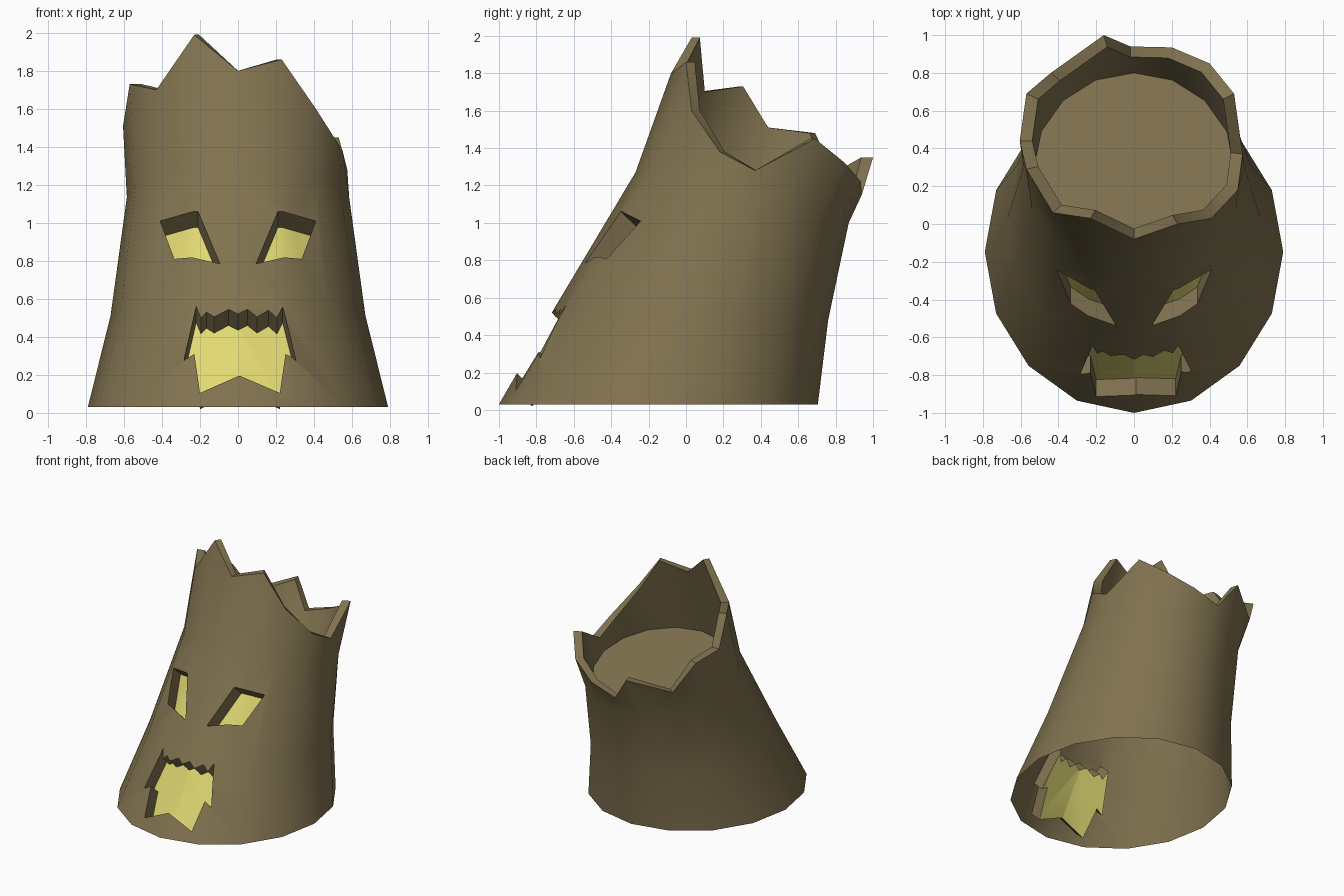
import bpy, bmesh, math
from mathutils import Vector
from mathutils.bvhtree import BVHTree

cube = bpy.data.objects.get("Cube")
if cube:
    bpy.data.objects.remove(cube, do_unlink=True)


def material(name, rgb):
    m = bpy.data.materials.new(name)
    m.use_nodes = True
    m.diffuse_color = (*rgb, 1)
    bsdf = m.node_tree.nodes["Principled BSDF"]
    bsdf.inputs["Base Color"].default_value = (*rgb, 1)
    bsdf.inputs["Roughness"].default_value = 0.9
    return m


MATS = [material("bark brown", (0.22, 0.17, 0.08)),
        material("glowing yellow", (0.75, 0.69, 0.17))]
N = 16
BASE_Z = 0.03
INSET = Vector((0, 0.09, -0.085))    # depth and direction of the carved face


def make_object(name, bm, mat_index=0):
    bmesh.ops.recalc_face_normals(bm, faces=bm.faces)
    for f in bm.faces:
        f.material_index = mat_index
    me = bpy.data.meshes.new(name)
    bm.to_mesh(me)
    for m in MATS:
        me.materials.append(m)
    ob = bpy.data.objects.new(name, me)
    bpy.context.collection.objects.link(ob)
    return ob


def subtract(target, cutter):
    """Cut one solid from another, keep the cutter's colours, drop the cutter."""
    cutter.hide_render = True
    mod = target.modifiers.new("carve", 'BOOLEAN')
    mod.operation = 'DIFFERENCE'
    mod.solver = 'EXACT'
    mod.object = cutter
    bpy.context.view_layer.objects.active = target
    bpy.ops.object.modifier_apply(modifier=mod.name)
    bpy.data.objects.remove(cutter, do_unlink=True)


def ring(rx, y_front, z_front, y_back, z_back):
    """Tilted ellipse, starting at the front and going toward +x."""
    pts = []
    for i in range(N):
        a = 2 * math.pi * i / N
        t = (1 - math.cos(a)) / 2
        pts.append(Vector((rx * math.sin(a),
                           y_front + (y_back - y_front) * t,
                           z_front + (z_back - z_front) * t)))
    return pts


# Jagged broken rim
RIM = [Vector(p) for p in (
    (0, -.08, 1.80), (.23, .0, 1.86), (.41, .03, 1.60), (.55, .18, 1.38),
    (.575, .37, 1.28), (.53, .69, 1.45), (.40, .85, 1.32), (.20, .935, 1.22),
    (-.02, .94, 1.15), (-.16, 1.0, 1.35), (-.44, .80, 1.25), (-.57, .69, 1.48),
    (-.605, .44, 1.51), (-.57, .29, 1.73), (-.43, .06, 1.70), (-.23, .03, 1.99))]
AXIS = Vector((0, .43, 0))


def inner(p):
    q = AXIS + (p - AXIS) * 0.89
    q.z = p.z
    return q


def trunk_solid():
    """Leaning trunk with a hollow top and a temporary skirt under the base."""
    rings = [ring(.79, -1, -.35, .705, -.35),
             ring(.79, -1, BASE_Z, .705, BASE_Z),
             ring(.67, -.70, .55, .76, .48),
             ring(.585, -.27, 1.27, .87, 1.0),
             RIM,
             [inner(p) for p in RIM],
             ring(.53, -.20, 1.25, .80, 1.02)]
    bm = bmesh.new()
    loops = [[bm.verts.new(p) for p in r] for r in rings]
    for a, b in zip(loops, loops[1:]):
        for i in range(N):
            j = (i + 1) % N
            bm.faces.new((a[i], a[j], b[j], b[i]))
    bm.faces.new(loops[0])
    bm.faces.new(loops[-1])
    bmesh.ops.triangulate(bm, faces=bm.faces)
    bmesh.ops.recalc_face_normals(bm, faces=bm.faces)
    return bm


# Face outlines as (x, z)
EYE = [(.41, 1.01), (.21, 1.06), (.095, .785), (.335, .81)]
MOUTH = [(-.22, .56), (-.195, .50), (-.165, .53), (-.125, .505), (-.05, .545),
         (.0, .52), (.05, .545), (.10, .505), (.16, .54), (.205, .50), (.235, .56),
         (.305, .275), (.25, .31), (.22, .105), (.01, .195), (-.20, .105),
         (-.23, .31), (-.285, .275)]
OUTLINES = [EYE, [(-x, z) for x, z in EYE], MOUTH]

trunk_bm = trunk_solid()
surface = BVHTree.FromBMesh(trunk_bm)

# Slanted prisms through the eyes and mouth
bm = bmesh.new()
for outline in OUTLINES:
    hits = [surface.ray_cast(Vector((x, -3, z)), Vector((0, 1, 0)))[0]
            for x, z in outline]
    front = [bm.verts.new(p - INSET * 2) for p in hits]
    back = [bm.verts.new(p + INSET * 3) for p in hits]
    bm.faces.new(front)
    bm.faces.new(back)
    for i in range(len(hits)):
        j = (i + 1) % len(hits)
        bm.faces.new((front[i], front[j], back[j], back[i]))
bmesh.ops.triangulate(bm, faces=bm.faces)
face_cutter = make_object("face_cutter", bm)
bm.free()

# The recess floors follow a shifted copy of the trunk
stump = make_object("stump", trunk_bm)
bmesh.ops.translate(trunk_bm, verts=trunk_bm.verts, vec=INSET)
shifted = make_object("recess_floor_cutter", trunk_bm, 1)
trunk_bm.free()
subtract(face_cutter, shifted)
subtract(stump, face_cutter)

# Remove the skirt so the base is open
bm = bmesh.new()
bm.from_mesh(stump.data)
skirt = [f for f in bm.faces if all(v.co.z < BASE_Z + .001 for v in f.verts)]
bmesh.ops.delete(bm, geom=skirt, context='FACES')
bm.to_mesh(stump.data)
bm.free()

bpy.ops.object.select_all(action='DESELECT')
stump.select_set(True)
bpy.context.view_layer.objects.active = stump
bpy.ops.object.shade_smooth_by_angle(angle=math.radians(35))
